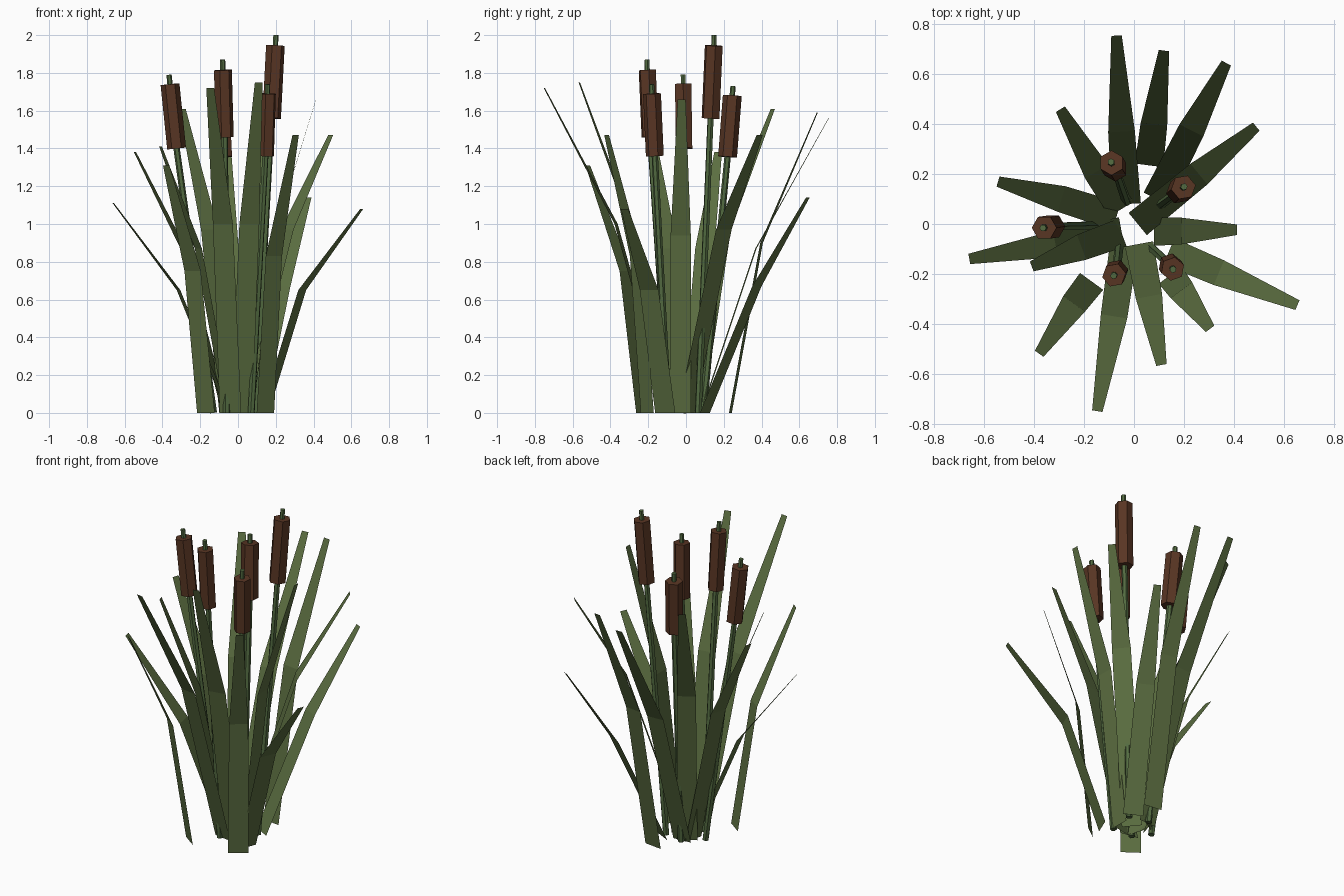
import bpy, bmesh, math
from mathutils import Vector

if "Cube" in bpy.data.objects:
    bpy.data.objects.remove(bpy.data.objects["Cube"])


def material(name, rgb):
    m = bpy.data.materials.new(name)
    m.diffuse_color = (*rgb, 1)
    m.use_nodes = True
    m.node_tree.nodes["Principled BSDF"].inputs["Base Color"].default_value = m.diffuse_color
    return m


LEAF = material("leaf green", (0.105, 0.155, 0.052))
STEM = material("stem green", (0.085, 0.145, 0.052))
BROWN = material("seed head brown", (0.098, 0.036, 0.017))


def finish(bm, name, mat):
    me = bpy.data.meshes.new(name)
    bm.to_mesh(me)
    bm.free()
    me.materials.append(mat)
    bpy.context.collection.objects.link(bpy.data.objects.new(name, me))


def leaf(name, base, mid, tip, widths):
    """Flat bent blade: three cross-sections square to its outward direction."""
    bm = bmesh.new()
    out = Vector((tip[0] - base[0], tip[1] - base[1], 0)).normalized()
    side = Vector((-out.y, out.x, 0))
    rows = []
    for p, w in zip((base, mid, tip), widths):
        c = Vector(p)
        rows.append([bm.verts.new(c - side * w / 2), bm.verts.new(c + side * w / 2)])
    for a, b in zip(rows, rows[1:]):
        bm.faces.new((a[0], a[1], b[1], b[0]))
    finish(bm, name, LEAF)


def rod(name, points, radii, sides, mat, phase=0.0):
    """Closed faceted tube through the points."""
    bm = bmesh.new()
    axis = (Vector(points[-1]) - Vector(points[0])).normalized()
    u = (Vector((1, 0, 0)) - axis * axis.x).normalized()
    v = axis.cross(u)
    rings = []
    for p, r in zip(points, radii):
        ring = []
        for i in range(sides):
            a = phase + math.tau * i / sides
            ring.append(bm.verts.new(Vector(p) + (u * math.cos(a) + v * math.sin(a)) * r))
        rings.append(ring)
    for a, b in zip(rings, rings[1:]):
        for i in range(sides):
            j = (i + 1) % sides
            bm.faces.new((a[i], a[j], b[j], b[i]))
    bm.faces.new(rings[0][::-1])
    bm.faces.new(rings[-1])
    finish(bm, name, mat)


# Leaves: base (x, y), bend (x, y, z), tip (x, y, z)
leaves = [
    ((-0.03, 0.08), (-0.05, 0.37, 0.87), (-0.07, 0.755, 1.56)),
    ((0.06, 0.235), (0.08, 0.40, 0.90), (0.12, 0.695, 1.59)),
    ((0.09, 0.10), (0.23, 0.375, 0.67), (0.37, 0.645, 1.14)),
    ((-0.05, 0.06), (-0.15, 0.21, 0.97), (-0.295, 0.46, 1.61)),
    ((0.015, 0.00), (0.26, 0.20, 0.97), (0.49, 0.39, 1.47)),
    ((-0.07, 0.03), (-0.29, 0.10, 0.87), (-0.545, 0.17, 1.38)),
    ((-0.05, -0.03), (-0.315, -0.08, 0.65), (-0.66, -0.14, 1.11)),
    ((-0.05, -0.035), (-0.21, -0.093, 0.87), (-0.41, -0.17, 1.41)),
    ((-0.17, -0.23), (-0.24, -0.32, 0.75), (-0.38, -0.52, 1.31)),
    ((-0.04, -0.09), (-0.08, -0.37, 1.00), (-0.147, -0.75, 1.72)),
    ((0.02, -0.08), (0.06, -0.29, 1.00), (0.11, -0.565, 1.75)),
    ((0.145, -0.205), (0.19, -0.265, 0.83), (0.305, -0.42, 1.47)),
    ((0.14, -0.11), (0.34, -0.195, 0.65), (0.655, -0.325, 1.08)),
    ((0.08, -0.03), (0.19, -0.028, 0.94), (0.413, -0.023, 1.66)),
]
for i, (b, m, t) in enumerate(leaves):
    leaf(f"leaf_{i + 1}", (*b, 0), m, t, (0.115, 0.107, 0.042))

# Cattails: stem foot (x, y), head bottom, head top, stem tip height, radius, turn
cattails = [
    ((-0.13, -0.005), (-0.325, -0.01, 1.40), (-0.36, -0.015, 1.74), 1.79, 0.050, 0),
    ((-0.03, 0.09), (-0.075, 0.22, 1.355), (-0.09, 0.245, 1.68), 1.73, 0.050, 90),
    ((-0.06, -0.09), (-0.07, -0.19, 1.46), (-0.08, -0.205, 1.815), 1.87, 0.048, 10),
    ((0.07, -0.095), (0.145, -0.165, 1.36), (0.155, -0.18, 1.69), 1.74, 0.048, 80),
    ((0.09, 0.065), (0.178, 0.13, 1.56), (0.198, 0.147, 1.945), 2.0, 0.050, 10),
]
for i, (foot, lo, hi, top, r, turn) in enumerate(cattails):
    lo, hi = Vector(lo), Vector(hi)
    tip = lo + (hi - lo) * (top - lo.z) / (hi.z - lo.z)
    ph = math.radians(turn)
    rod(f"stem_{i + 1}", [(*foot, 0), lo, tip], (0.019, 0.017, 0.014), 6, STEM, ph)
    rod(f"seed_head_{i + 1}", [lo, hi], (r, r), 6, BROWN, ph)
